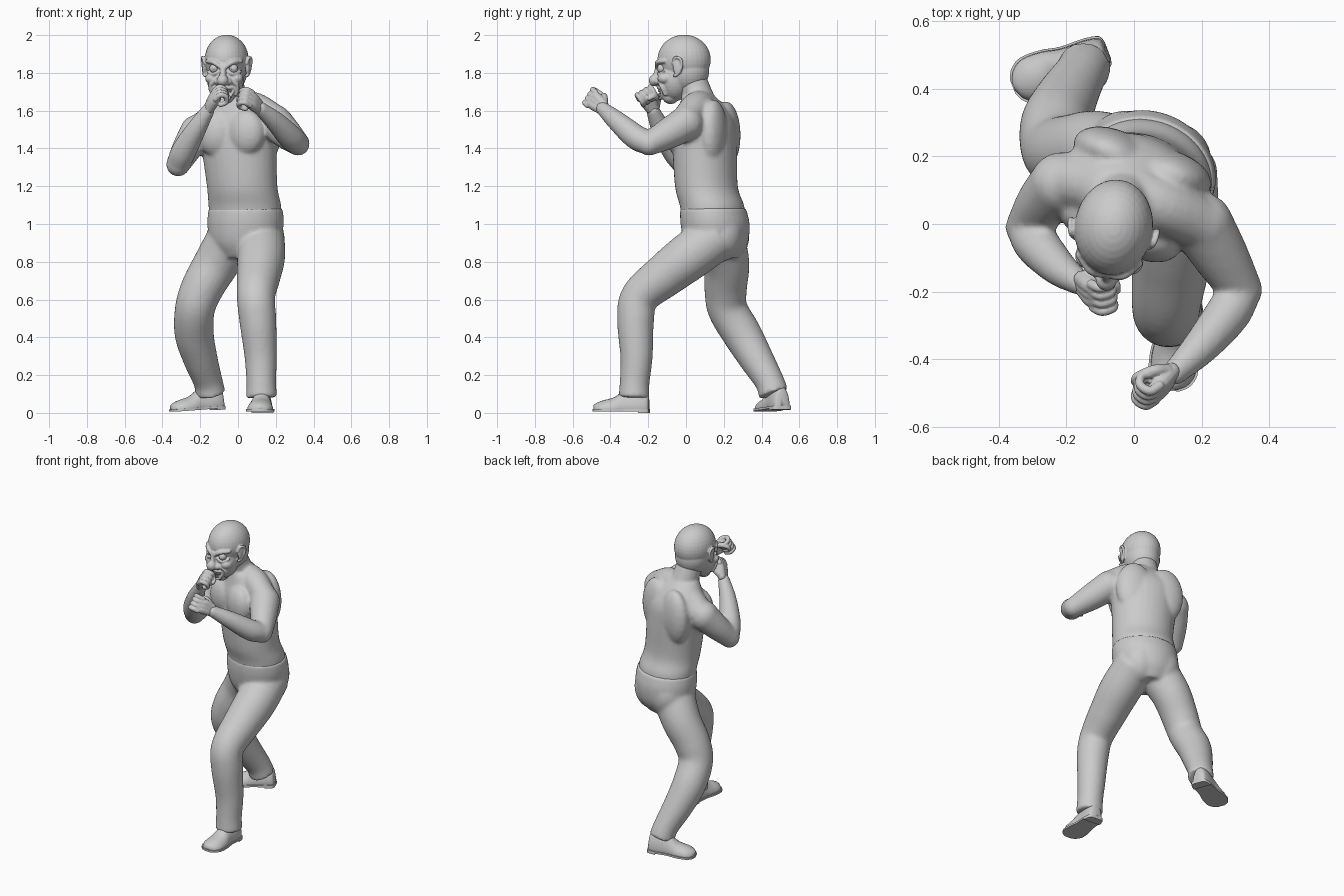
import bpy, bmesh, math
from mathutils import Vector, Matrix

TURN = math.radians(-20)          # chest and hips turned toward -x
HEAD = Matrix.Translation((-0.06, -0.01, 1.82)) @ Matrix.Rotation(math.radians(-8), 4, 'Z')


def spline(pts, n=6):
    """Catmull-Rom through tuples of any length."""
    p = [Vector(q) for q in pts]
    p = [2 * p[0] - p[1]] + p + [2 * p[-1] - p[-2]]
    out = []
    for i in range(1, len(p) - 2):
        a, b, c, d = p[i - 1:i + 3]
        for k in range(n):
            t = k / n
            out.append(0.5 * (2 * b + (c - a) * t + (2 * a - 5 * b + 4 * c - d) * t * t
                              + (3 * b - a - 3 * c + d) * t ** 3))
    return out + [p[-2]]


def skin(bm, rings):
    """Bridge equal rings of points and close both ends."""
    vs = [[bm.verts.new(p) for p in r] for r in rings]
    n = len(vs[0])
    for a, b in zip(vs, vs[1:]):
        for i in range(n):
            bm.faces.new((a[i], a[(i + 1) % n], b[(i + 1) % n], b[i]))
    bm.faces.new(vs[0][::-1])
    bm.faces.new(vs[-1])


def ball(bm, loc, rad, rot=0.0, seg=20):
    rad = (rad,) * 3 if isinstance(rad, (int, float)) else rad
    m = Matrix.Translation(loc) @ Matrix.Rotation(rot, 4, 'Z') @ Matrix.Diagonal((*rad, 1))
    bmesh.ops.create_uvsphere(bm, u_segments=seg, v_segments=seg // 2 + 2, radius=1, matrix=m)


def tube(bm, pts, seg=16, round_ends=True):
    """Sweep circles along (x, y, z, radius) points."""
    path = [(Vector(q[:3]), q[3]) for q in spline([Vector(p) for p in pts])]
    rings, side, last = [], None, None
    for i, (c, r) in enumerate(path):
        t = (path[min(i + 1, len(path) - 1)][0] - path[max(i - 1, 0)][0]).normalized()
        side = t.orthogonal().normalized() if side is None else last.rotation_difference(t) @ side
        last = t
        up = t.cross(side)
        rings.append([c + r * (math.cos(a) * side + math.sin(a) * up)
                      for a in (2 * math.pi * k / seg for k in range(seg))])
    skin(bm, rings)
    if round_ends:
        for c, r in (path[0], path[-1]):
            ball(bm, c, r, seg=seg)


def trunk(bm, levels, seg=32):
    """Loft turned ellipses given as (x, y, z, rx, ry)."""
    rot = Matrix.Rotation(TURN, 3, 'Z')
    skin(bm, [[Vector((x, y, z)) + rot @ Vector((rx * math.cos(a), ry * math.sin(a), 0))
               for a in (2 * math.pi * k / seg for k in range(seg))]
              for x, y, z, rx, ry in spline([Vector(l) for l in levels])])


def finish(bm, name, matrix=None, voxel=None, smooth=4):
    bmesh.ops.recalc_face_normals(bm, faces=bm.faces)
    me = bpy.data.meshes.new(name)
    if matrix:
        bm.transform(matrix)
    bm.to_mesh(me)
    bm.free()
    ob = bpy.data.objects.new(name, me)
    bpy.context.collection.objects.link(ob)
    for f in me.polygons:
        f.use_smooth = True
    if voxel:
        m = ob.modifiers.new("fuse", 'REMESH')
        m.mode, m.voxel_size, m.use_smooth_shade = 'VOXEL', voxel, True
        s = ob.modifiers.new("soften", 'SMOOTH')
        s.factor, s.iterations = 0.5, smooth
    return ob


# torso with neck, chest, back muscles and arms
bm = bmesh.new()
trunk(bm, [(0.04, 0.145, 1.03, 0.194, 0.164), (0.036, 0.137, 1.1, 0.196, 0.167),
           (0.022, 0.108, 1.2, 0.19, 0.163), (0.005, 0.1, 1.4, 0.203, 0.166),
           (-0.005, 0.1, 1.52, 0.218, 0.157), (-0.01, 0.09, 1.6, 0.178, 0.128),
           (-0.025, 0.07, 1.67, 0.11, 0.09)])
tube(bm, [(-0.025, 0.08, 1.6, 0.1), (-0.04, 0.06, 1.68, 0.084), (-0.055, 0.02, 1.78, 0.082)])
tube(bm, [(-0.2, 0.13, 1.5, 0.083), (-0.06, 0.1, 1.6, 0.083), (0.07, 0.06, 1.62, 0.083),
          (0.2, 0.0, 1.55, 0.08)])
for loc in ((0.043, -0.042, 1.485), (-0.122, 0.018, 1.48)):       # pectorals
    ball(bm, loc, (0.102, 0.068, 0.12), TURN)
for loc in ((0.115, 0.145, 1.48), (-0.065, 0.212, 1.47)):         # shoulder blades
    ball(bm, loc, (0.12, 0.07, 0.18), TURN)
tube(bm, [(0.2, 0.0, 1.533, 0.094), (0.26, -0.1, 1.475, 0.082), (0.317, -0.195, 1.425, 0.064)])
tube(bm, [(0.317, -0.195, 1.425, 0.062), (0.277, -0.265, 1.46, 0.067), (0.2, -0.36, 1.54, 0.055),
          (0.12, -0.44, 1.61, 0.038)])
tube(bm, [(-0.215, 0.12, 1.485, 0.094), (-0.27, 0.06, 1.4, 0.08), (-0.317, -0.01, 1.315, 0.064)])
tube(bm, [(-0.317, -0.01, 1.315, 0.062), (-0.287, -0.06, 1.385, 0.067), (-0.222, -0.13, 1.5, 0.054),
          (-0.16, -0.175, 1.6, 0.037)])
finish(bm, "torso_and_arms", voxel=0.01, smooth=8)

# trousers
bm = bmesh.new()
trunk(bm, [(0.03, 0.16, 0.82, 0.12, 0.12), (0.035, 0.16, 0.9, 0.185, 0.165),
           (0.04, 0.154, 1.0, 0.205, 0.18), (0.04, 0.143, 1.085, 0.2, 0.171)])
for loc in ((0.112, 0.18, 0.95), (-0.025, 0.215, 0.94)):          # seat
    ball(bm, loc, (0.118, 0.122, 0.15), TURN, 28)
tube(bm, [(0.118, 0.17, 0.94, 0.128), (0.122, 0.02, 0.83, 0.128), (0.11, -0.11, 0.73, 0.117),
          (0.095, -0.244, 0.615, 0.102), (0.105, -0.267, 0.49, 0.098), (0.12, -0.262, 0.3, 0.086),
          (0.123, -0.272, 0.16, 0.079), (0.125, -0.275, 0.08, 0.083)], seg=24, round_ends=False)
tube(bm, [(-0.03, 0.18, 0.93, 0.132), (-0.115, 0.215, 0.79, 0.121), (-0.19, 0.21, 0.66, 0.113),
          (-0.228, 0.22, 0.55, 0.106), (-0.232, 0.295, 0.42, 0.104), (-0.2, 0.37, 0.29, 0.092),
          (-0.16, 0.44, 0.17, 0.078), (-0.145, 0.465, 0.1, 0.08)], seg=24, round_ends=False)
finish(bm, "trousers", voxel=0.01, smooth=10)


# shoes: stations along the foot (y, half width, height)
def shoe(name, loc, turn, pitch):
    m = (Matrix.Translation(loc) @ Matrix.Rotation(math.radians(turn), 4, 'Z')
         @ Matrix.Rotation(math.radians(pitch), 4, 'X'))
    foot = [(0.085, 0.02, 0.06), (0.075, 0.042, 0.1), (0.03, 0.052, 0.12), (-0.04, 0.054, 0.105),
            (-0.1, 0.066, 0.065), (-0.16, 0.066, 0.048), (-0.195, 0.045, 0.034), (-0.21, 0.016, 0.022)]
    shape = spline([Vector(s) for s in foot], 4)
    angles = [2 * math.pi * k / 24 for k in range(24)]
    bm = bmesh.new()
    skin(bm, [[Vector((w * math.cos(a), y, 0.018 + max(0, h * math.sin(a)) - 0.004 * (math.sin(a) < 0)))
               for a in angles] for y, w, h in shape])
    finish(bm, name + "_upper", m)
    for part, ys, z0 in (("_sole", shape, 0.008), ("_heel", [s for s in shape if s[0] > 0.02], 0.0)):
        bm = bmesh.new()
        outline = [(s[1] + 0.006, s[0] * 1.02) for s in ys]
        loop = outline + [(-x, y) for x, y in reversed(outline)]
        skin(bm, [[Vector((x, y, z)) for x, y in loop] for z in (z0, 0.02)])
        ob = finish(bm, name + part, m)
        for f in ob.data.polygons:
            f.use_smooth = False


shoe("front_shoe", (0.127, -0.28, 0), -4, 0)
shoe("rear_shoe", (-0.158, 0.483, 0.013), -69, 4)


# fists: palm, four curled fingers and a thumb
def fist(name, centre, elbow, palm_side):
    c = Vector(centre)
    f = (c - Vector(elbow)).normalized()
    n = Vector(palm_side)
    n = (n - n.dot(f) * f).normalized()
    u = f.cross(n)
    if u.z < 0:
        u = -u

    def at(a, b, d, r):
        return (*(c + f * a + u * b + n * d), r)
    bm = bmesh.new()
    for b in (-0.022, 0.0, 0.022):
        tube(bm, [at(-0.055, b * 0.7, 0, 0.026), at(0, b, 0, 0.027), at(0.03, b, 0.003, 0.022)], 12)
    for i in range(4):
        b = (i - 1.5) * 0.027
        tube(bm, [at(0.025, b, -0.006, 0.015), at(0.058, b, 0.006, 0.0145), at(0.06, b, 0.04, 0.0135),
                  at(0.03, b, 0.055, 0.013), at(0.005, b, 0.035, 0.013)], 10)
    tube(bm, [at(-0.04, 0.03, 0.01, 0.02), at(-0.005, 0.045, 0.035, 0.018),
              at(0.03, 0.025, 0.066, 0.014), at(0.035, 0.0, 0.07, 0.012)], 10)
    finish(bm, name, voxel=0.004, smooth=1)


fist("left_fist", (0.078, -0.48, 1.648), (0.317, -0.195, 1.425), (-1, 0.3, 0))
fist("right_fist", (-0.128, -0.2, 1.66), (-0.317, -0.01, 1.315), (1, 0.1, 0))

# head: skull, jaw, brows, cheeks, nose, lips and ears
bm = bmesh.new()
ball(bm, (0, 0, 0.05), (0.116, 0.142, 0.132), seg=32)
ball(bm, (0, 0.015, -0.01), (0.107, 0.118, 0.12), seg=32)
ball(bm, (0, -0.05, -0.05), (0.098, 0.088, 0.12), seg=32)
ball(bm, (0, -0.082, -0.105), (0.07, 0.046, 0.055))
ball(bm, (0, -0.072, -0.145), (0.052, 0.045, 0.04))
tube(bm, [(0, -0.138, 0.02, 0.013), (0, -0.148, -0.03, 0.017), (0, -0.155, -0.055, 0.022)])
ball(bm, (0, -0.158, -0.06), 0.031)
for s in (-1, 1):
    ball(bm, (s * 0.064, -0.093, -0.05), (0.038, 0.04, 0.03))
    ball(bm, (s * 0.03, -0.138, -0.066), 0.018)
    tube(bm, [(s * 0.012, -0.142, 0.01, 0.012), (s * 0.05, -0.134, 0.036, 0.014),
              (s * 0.09, -0.095, 0.042, 0.011)], 10)
    tube(bm, [(s * 0.022, -0.13, -0.012, 0.007), (s * 0.055, -0.128, -0.026, 0.009),
              (s * 0.088, -0.095, -0.012, 0.007)], 10)
    tube(bm, [(s * 0.036, -0.134, -0.058, 0.009), (s * 0.072, -0.112, -0.088, 0.011),
              (s * 0.064, -0.092, -0.135, 0.01)], 10)
    ball(bm, (s * 0.117, -0.018, 0.012), (0.011, 0.026, 0.045))
    tube(bm, [(s * 0.113, -0.045, 0.03, 0.007), (s * 0.124, -0.032, 0.06, 0.008),
              (s * 0.13, -0.002, 0.055, 0.008), (s * 0.128, 0.006, 0.02, 0.008),
              (s * 0.12, -0.015, -0.025, 0.008), (s * 0.112, -0.035, -0.035, 0.009)], 10)
for z, bow, y in ((-0.1, 0.002, -0.138), (-0.15, -0.006, -0.13)):
    tube(bm, [(-0.058, -0.108, -0.098, 0.007), (-0.032, y + 0.01, z, 0.008), (0, y, z + bow, 0.008),
              (0.032, y + 0.01, z, 0.008), (0.058, -0.108, -0.098, 0.007)], 10)
finish(bm, "head", HEAD, voxel=0.005, smooth=2)

# eyes and teeth
bm = bmesh.new()
for s in (-1, 1):
    ball(bm, (s * 0.052, -0.113, 0.003), 0.024)
    ball(bm, (s * 0.05, -0.132, 0.002), (0.008, 0.007, 0.008), seg=12)
finish(bm, "eyes", HEAD)
bm = bmesh.new()
for z, n in ((-0.114, 8), (-0.136, 6)):
    for i in range(n):
        x = (i - (n - 1) / 2) * 0.0105
        ball(bm, (x, -0.132 + 9 * x * x, z), (0.0052, 0.007, 0.0095), seg=10)
finish(bm, "teeth", HEAD)
